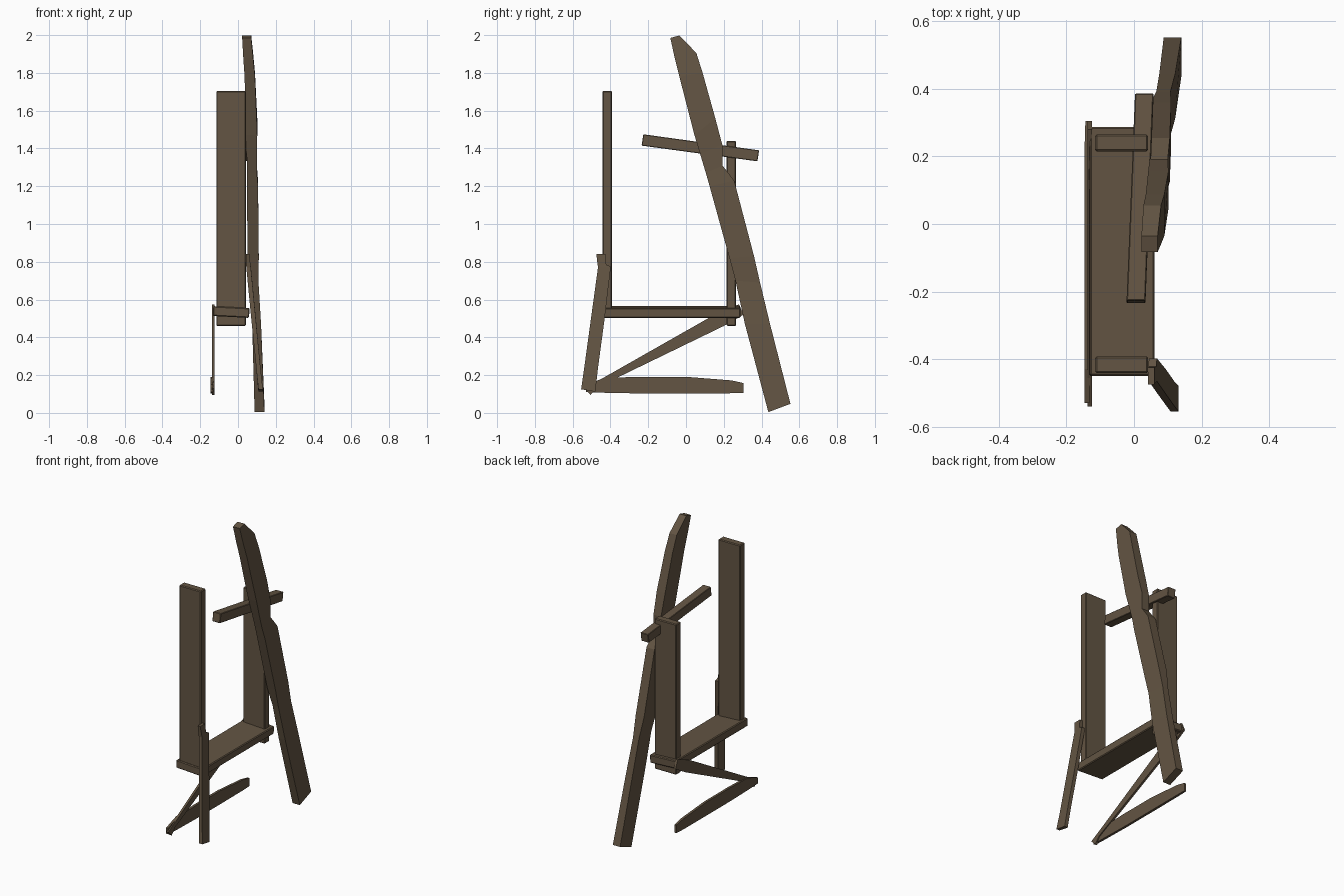
import bpy, bmesh, math
from mathutils import Vector

wood = bpy.data.materials.new("dark weathered wood")
wood.diffuse_color = (0.125, 0.09, 0.056, 1)


def finish(name, bm, bevel=0.0):
    bmesh.ops.recalc_face_normals(bm, faces=bm.faces)
    me = bpy.data.meshes.new(name)
    bm.to_mesh(me)
    bm.free()
    me.materials.append(wood)
    ob = bpy.data.objects.new(name, me)
    bpy.context.collection.objects.link(ob)
    if bevel:
        m = ob.modifiers.new("worn edges", 'BEVEL')
        m.width = bevel
        m.segments = 1
    return ob


def box(name, lo, hi, tilt=0.0, bevel=0.005):
    """Box between two corners, tilted about its y axis."""
    bm = bmesh.new()
    bmesh.ops.create_cube(bm, size=1)
    lo, hi = Vector(lo), Vector(hi)
    for v in bm.verts:
        v.co = v.co * (hi - lo)
    ob = finish(name, bm, bevel)
    ob.location = (lo + hi) / 2
    ob.rotation_euler.y = math.radians(tilt)


def plank(name, stations, bevel=0.0):
    """Loft of four-sided sections: (y, z, y, z, x min, x max)."""
    bm = bmesh.new()
    rings = []
    for y0, z0, y1, z1, a, b in stations:
        rings.append([bm.verts.new(c) for c in
                      ((a, y0, z0), (b, y0, z0), (b, y1, z1), (a, y1, z1))])
    for r, s in zip(rings, rings[1:]):
        for i in range(4):
            j = (i + 1) % 4
            bm.faces.new((r[i], r[j], s[j], s[i]))
    bm.faces.new(rings[0])
    bm.faces.new(rings[-1])
    finish(name, bm, bevel)


# Upright boards and the shelf between them
box("front_upright", (-0.115, -0.442, 0.53), (0.042, -0.392, 1.705))
box("back_upright", (-0.115, 0.215, 0.46), (0.042, 0.265, 1.44))
box("shelf_board", (-0.132, -0.45, 0.508), (0.06, 0.288, 0.56), tilt=3)

# Long leaning beam with chipped edges
plank("leaning_beam", [
    (-0.083, 1.985, -0.035, 1.998, 0.022, 0.070),
    (-0.060, 1.880, 0.055, 1.905, 0.028, 0.080),
    (-0.035, 1.780, 0.088, 1.800, 0.035, 0.090),
    (0.045, 1.470, 0.155, 1.560, 0.042, 0.102),
    (0.075, 1.370, 0.192, 1.420, 0.046, 0.100),
    (0.105, 1.270, 0.193, 1.310, 0.048, 0.100),
    (0.125, 1.200, 0.255, 1.230, 0.048, 0.106),
    (0.230, 0.820, 0.360, 0.830, 0.050, 0.110),
    (0.262, 0.700, 0.392, 0.690, 0.066, 0.108),
    (0.312, 0.470, 0.445, 0.470, 0.075, 0.122),
    (0.436, 0.004, 0.553, 0.048, 0.088, 0.140)])

# Cross bar through the back upright and beam
plank("cross_bar", [
    (-0.235, 1.415, -0.226, 1.475, -0.022, 0.034),
    (0.378, 1.332, 0.387, 1.390, 0.003, 0.058)], bevel=0.003)

# Splintered front leg
plank("front_leg", [
    (-0.475, 0.842, -0.425, 0.842, 0.042, 0.060),
    (-0.468, 0.785, -0.422, 0.785, 0.043, 0.066),
    (-0.466, 0.770, -0.398, 0.775, 0.044, 0.068),
    (-0.503, 0.500, -0.430, 0.505, 0.070, 0.094),
    (-0.540, 0.230, -0.467, 0.230, 0.097, 0.120),
    (-0.555, 0.125, -0.480, 0.112, 0.108, 0.132)])

# Diagonal brace and tapered bottom rail on the left side
plank("diagonal_brace", [
    (-0.505, 0.095, -0.540, 0.130, -0.138, -0.124),
    (-0.470, 0.135, -0.430, 0.190, -0.138, -0.124),
    (0.200, 0.460, 0.160, 0.525, -0.138, -0.124),
    (0.305, 0.520, 0.280, 0.575, -0.138, -0.124)])
plank("bottom_rail", [
    (-0.530, 0.110, -0.530, 0.150, -0.146, -0.132),
    (-0.450, 0.107, -0.430, 0.185, -0.146, -0.130),
    (-0.250, 0.103, -0.250, 0.191, -0.146, -0.130),
    (0.000, 0.103, 0.000, 0.191, -0.146, -0.130),
    (0.240, 0.104, 0.240, 0.172, -0.146, -0.130),
    (0.305, 0.105, 0.305, 0.158, -0.144, -0.132)])
